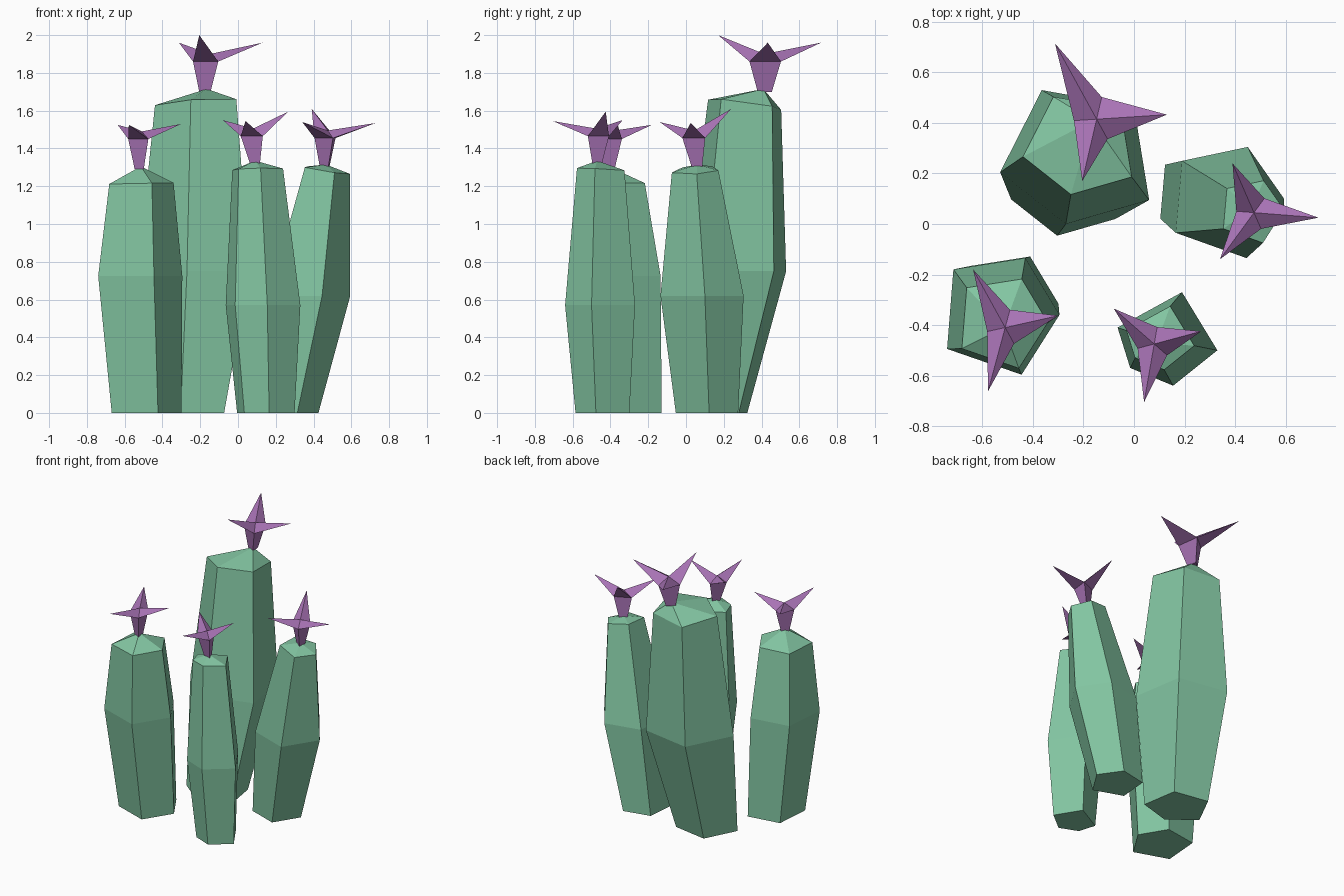
import bpy
import bmesh
from mathutils import Vector

if "Cube" in bpy.data.objects:
    bpy.data.objects.remove(bpy.data.objects["Cube"])


def material(name, rgb):
    m = bpy.data.materials.new(name)
    m.diffuse_color = (*rgb, 1)
    m.use_nodes = True
    m.node_tree.nodes["Principled BSDF"].inputs["Base Color"].default_value = m.diffuse_color
    return m


GREEN = material("cactus green", (0.225, 0.56, 0.36))
PURPLE = material("flower purple", (0.39, 0.17, 0.46))


def finish(bm, name, mat):
    bmesh.ops.recalc_face_normals(bm, faces=bm.faces)
    me = bpy.data.meshes.new(name)
    bm.to_mesh(me)
    bm.free()
    me.materials.append(mat)
    bpy.context.collection.objects.link(bpy.data.objects.new(name, me))


def cactus(name, section, rings, slope, apex):
    """Loft scaled copies of a five-sided section; rings are (x, y, z, scale)."""
    bm = bmesh.new()
    pts = [Vector(p) for p in section]
    mid = sum(pts, Vector((0, 0))) / len(pts)
    loops = []
    for k, (x, y, z, s) in enumerate(rings):
        tilt = Vector(slope) if k == len(rings) - 1 else Vector((0, 0))
        loop = []
        for p in pts:
            d = (p - mid) * s
            loop.append(bm.verts.new((x + d.x, y + d.y, z + d.dot(tilt))))
        loops.append(loop)
    n = len(pts)
    bm.faces.new(loops[0])
    for lo, hi in zip(loops, loops[1:]):
        for i in range(n):
            j = (i + 1) % n
            bm.faces.new((lo[i], lo[j], hi[j], hi[i]))
    # low pointed cap
    top = bm.verts.new(apex)
    for i in range(n):
        bm.faces.new((loops[-1][i], loops[-1][(i + 1) % n], top))
    finish(bm, name, GREEN)


def flower(name, foot, hub, radius, tips):
    """Three-sided flared stem with three spiky petals."""
    bm = bmesh.new()
    foot, hub = Vector(foot), Vector(hub)
    tips = [Vector(t) for t in tips]
    low, rim = [], []
    for i in range(3):
        d = hub - tips[(i + 2) % 3]      # valley lies opposite a petal
        d.z = 0
        d.normalize()
        low.append(bm.verts.new(foot + d * radius * 0.45))
        rim.append(bm.verts.new(hub + d * radius))
    centre = bm.verts.new(hub + Vector((0, 0, 0.04)))
    bm.faces.new(low)
    for i in range(3):
        j = (i + 1) % 3
        bm.faces.new((low[i], low[j], rim[j], rim[i]))
        tip = bm.verts.new(tips[j])
        bm.faces.new((rim[i], rim[j], tip))
        bm.faces.new((rim[i], tip, centre))
        bm.faces.new((tip, rim[j], centre))
    finish(bm, name, PURPLE)


# tall cactus at the back
cactus("tall_cactus",
       [(-.53, .205), (-.365, .53), (0, .465), (.06, .095), (-.27, 0)],
       [(-.27, .135, 0, .7), (-.221, .259, .75, 1), (-.214, .306, 1.635, .73)],
       (.05, -.13), (-.165, .41, 1.715))
flower("tall_flower", (-.165, .415, 1.70), (-.148, .415, 1.86), .09,
       [(.13, .433, 1.96), (-.313, .715, 1.96), (-.205, .17, 2.0)])

# left cactus
cactus("left_cactus",
       [(-.74, -.495), (-.715, -.18), (-.43, -.135), (-.295, -.36), (-.445, -.597)],
       [(-.49, -.31, 0, .83), (-.525, -.353, .725, 1), (-.517, -.385, 1.215, .765)],
       (.02, 0), (-.515, -.41, 1.305))
flower("left_flower", (-.515, -.41, 1.29), (-.51, -.41, 1.45), .073,
       [(-.30, -.363, 1.53), (-.637, -.18, 1.525), (-.578, -.662, 1.525)])

# front cactus
cactus("front_cactus",
       [(.33, -.5), (.19, -.27), (-.065, -.41), (-.015, -.57), (.155, -.64)],
       [(.137, -.46, 0, .77), (.119, -.478, .57, 1), (.095, -.467, 1.29, .68)],
       (.02, -.05), (.09, -.47, 1.335))
flower("front_flower", (.093, -.475, 1.32), (.08, -.475, 1.465), .068,
       [(.266, -.425, 1.595), (-.08, -.335, 1.55), (.04, -.705, 1.545)])

# leaning right cactus
cactus("right_cactus",
       [(.445, -.135), (.594, .1), (.45, .305), (.19, .25), (.165, -.035)],
       [(.257, .12, 0, .75), (.369, .097, .62, 1), (.468, .055, 1.285, .56)],
       (-.16, .05), (.465, .06, 1.315))
flower("right_flower", (.465, .06, 1.30), (.475, .045, 1.455), .07,
       [(.73, .025, 1.535), (.39, .24, 1.61), (.34, -.14, 1.54)])
